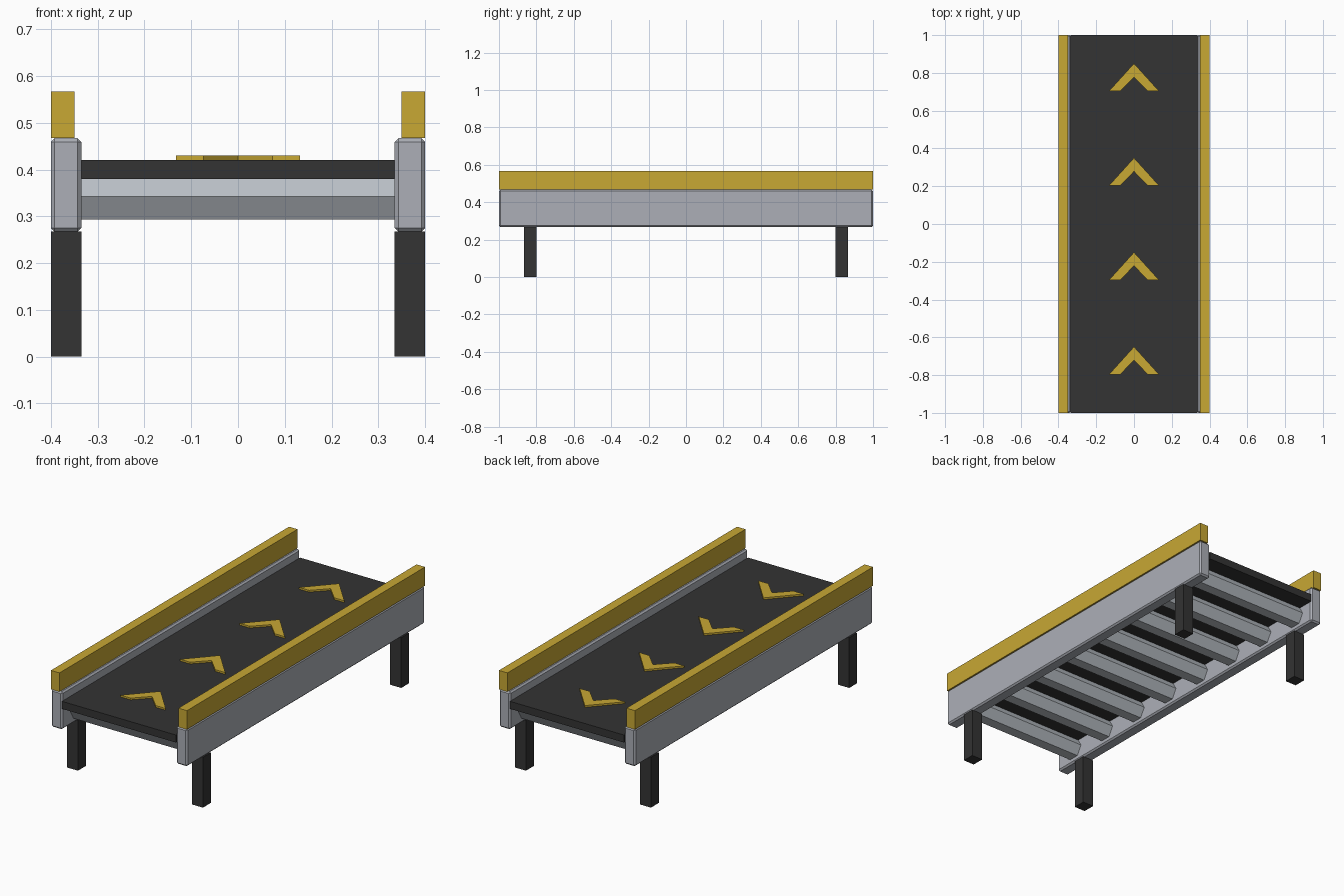
import bpy
import bmesh
import math
from mathutils import Matrix

default = bpy.data.objects.get("Cube")
if default:
    bpy.data.objects.remove(default, do_unlink=True)


def material(name, rgb):
    mat = bpy.data.materials.new(name)
    mat.use_nodes = True
    color = (*rgb, 1.0)
    mat.diffuse_color = color
    mat.node_tree.nodes["Principled BSDF"].inputs["Base Color"].default_value = color
    return mat


RUBBER = material("dark rubber", (0.033, 0.033, 0.033))
FRAME = material("frame grey", (0.413, 0.429, 0.474))
STEEL = material("roller steel", (0.479, 0.515, 0.552))
YELLOW = material("safety yellow", (0.578, 0.392, 0.034))


def finish(bm, name, mat):
    bmesh.ops.recalc_face_normals(bm, faces=bm.faces[:])
    mesh = bpy.data.meshes.new(name)
    bm.to_mesh(mesh)
    bm.free()
    mesh.materials.append(mat)
    obj = bpy.data.objects.new(name, mesh)
    bpy.context.collection.objects.link(obj)


def box(name, mat, low, high, bevel=0):
    """Box between two corners, with optional chamfered edges."""
    size = [b - a for a, b in zip(low, high)]
    mid = [(a + b) / 2 for a, b in zip(low, high)]
    bm = bmesh.new()
    bmesh.ops.create_cube(bm, size=1)
    bmesh.ops.transform(bm, verts=bm.verts[:],
                        matrix=Matrix.Translation(mid) @ Matrix.Diagonal((*size, 1)))
    if bevel:
        bmesh.ops.bevel(bm, geom=bm.edges[:], offset=bevel, segments=1, affect='EDGES')
    finish(bm, name, mat)


def roller(name, y, radius=0.057, length=0.67, z=0.342):
    """Six-sided bar across the frame, flat side down."""
    bm = bmesh.new()
    bmesh.ops.create_cone(bm, cap_ends=True, segments=6, radius1=radius,
                          radius2=radius, depth=length)
    # spin a corner towards y, then lay the bar along x
    bm.verts.ensure_lookup_table()
    corner = bm.verts[0].co
    spin = math.pi / 2 - math.atan2(corner.y, corner.x)
    lay = Matrix.Rotation(math.pi / 2, 4, 'Y') @ Matrix.Rotation(spin, 4, 'Z')
    bmesh.ops.transform(bm, verts=bm.verts[:],
                        matrix=Matrix.Translation((0, y, z)) @ lay)
    finish(bm, name, STEEL)


def chevron(name, tip, low=0.42, high=0.4295):
    """Thin arrow plate pointing to the back."""
    outline = [(0, 0), (0.133, -0.147), (0.074, -0.147), (0, -0.072),
               (-0.074, -0.147), (-0.133, -0.147)]
    bm = bmesh.new()
    verts = [bm.verts.new((x, tip + y, low)) for x, y in outline]
    halves = [bm.faces.new(verts[:4]), bm.faces.new([verts[0]] + verts[3:])]
    result = bmesh.ops.extrude_face_region(bm, geom=halves, use_keep_orig=True)
    for item in result["geom"]:
        if isinstance(item, bmesh.types.BMVert):
            item.co.z = high
    finish(bm, name, YELLOW)


# Belt
box("belt", RUBBER, (-0.335, -1, 0.38), (0.335, 1, 0.42))

# Side frames, guards and legs
for side, sx in (("left", 1), ("right", -1)):
    x0, x1 = sorted((0.4 * sx, 0.335 * sx))
    g0, g1 = sorted((0.4 * sx, 0.35 * sx))
    box(side + "_side_frame", FRAME, (x0, -1, 0.267), (x1, 1, 0.467), bevel=0.008)
    box(side + "_guard_rail", YELLOW, (g0, -1, 0.467), (g1, 1, 0.567))
    for end, y in (("front", -0.833), ("back", 0.833)):
        box(f"{end}_{side}_leg", RUBBER, (x0, y - 0.033, 0), (x1, y + 0.033, 0.267))

# Rollers under the belt
ROLLERS = 8
for i in range(ROLLERS):
    roller(f"roller_{i + 1}", -1 + 2 * (i + 0.5) / ROLLERS)

# Direction arrows on the belt
for i in range(4):
    chevron(f"direction_arrow_{i + 1}", -0.65 + 0.5 * i)
